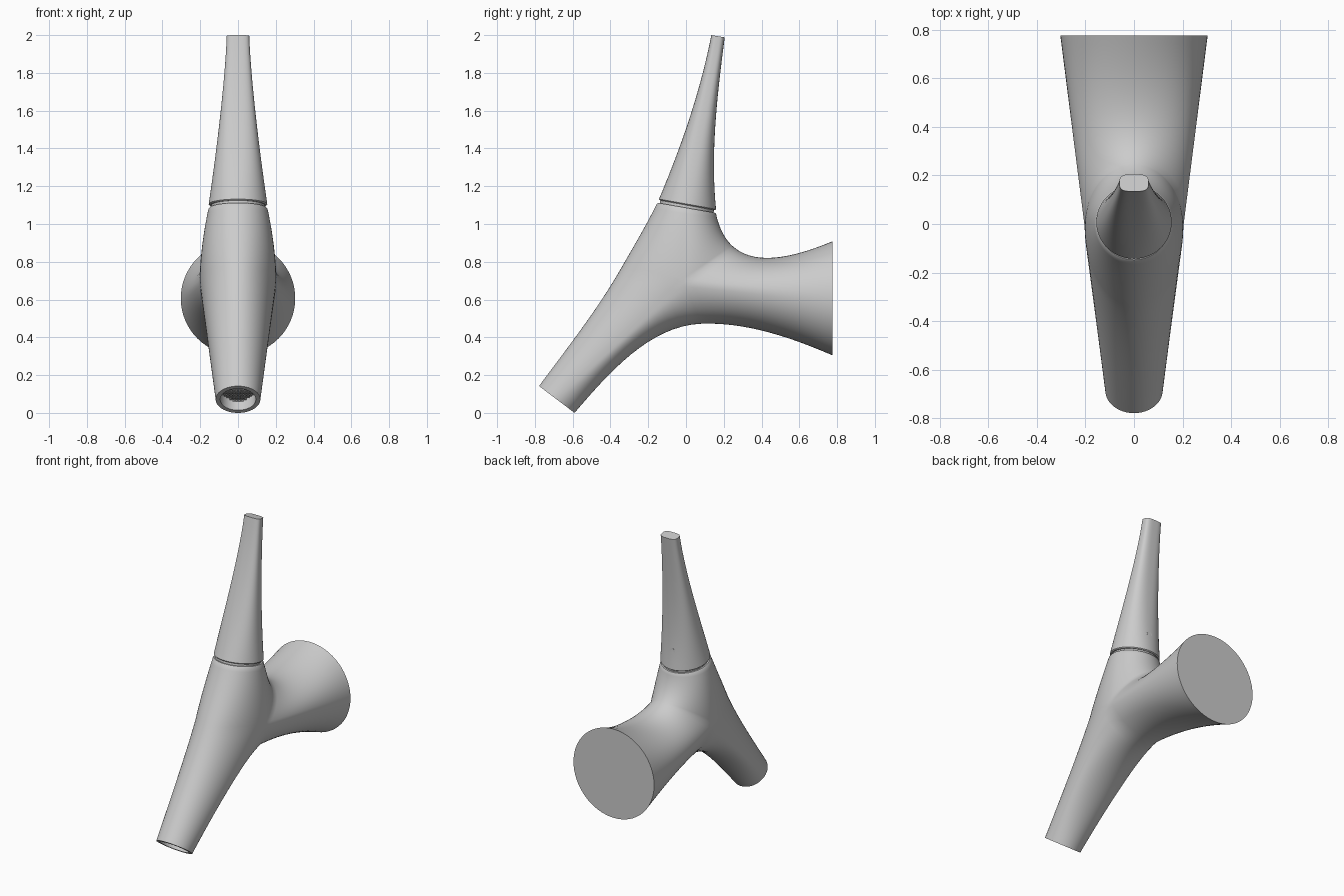
import bpy, bmesh, math
from mathutils import Vector, Matrix

if "Cube" in bpy.data.objects:
    bpy.data.objects.remove(bpy.data.objects["Cube"])

N = 32  # segments per half ring


def V(y, z):
    return Vector((0, y, z))


def ring(c, e1, e2, w, power=2.0):
    """Closed ring: half towards e1, half back through e2, half-width w in x."""
    pts = []
    for i in range(2 * N):
        t = math.pi * i / N
        co, si = math.cos(t), math.sin(t)
        a = math.copysign(abs(co) ** (2 / power), co)
        b = abs(si) ** (2 / power)
        p = c + ((e1 if i <= N else e2) - c) * b
        pts.append(Vector((w * a, p.y, p.z)))
    return pts


def shrink(pts, k, shift=Vector()):
    c = sum(pts, Vector()) / len(pts)
    return [c + (p - c) * k + shift for p in pts]


def hermite(p0, d0, p1, d1, s):
    L = (p1 - p0).length
    return (p0 * (2*s**3 - 3*s**2 + 1) + d0.normalized() * L * (s**3 - 2*s**2 + s)
            + p1 * (3*s**2 - 2*s**3) + d1.normalized() * L * (s**3 - s**2))


def skin(bm, rings, cap_start=False):
    rows = [[bm.verts.new(p) for p in r] for r in rings]
    for a, b in zip(rows, rows[1:]):
        for i in range(2 * N):
            j = (i + 1) % (2 * N)
            bm.faces.new((a[i], a[j], b[j], b[i]))
    bm.faces.new(rows[-1])
    if cap_start:
        bm.faces.new(rows[0])


def finish(bm, name):
    bmesh.ops.remove_doubles(bm, verts=bm.verts, dist=1e-5)
    bmesh.ops.recalc_face_normals(bm, faces=bm.faces)
    me = bpy.data.meshes.new(name)
    bm.to_mesh(me)
    bm.free()
    ob = bpy.data.objects.new(name, me)
    bpy.context.collection.objects.link(ob)
    bpy.ops.object.select_all(action='DESELECT')
    ob.select_set(True)
    bpy.context.view_layer.objects.active = ob
    bpy.ops.object.shade_smooth_by_angle(angle=math.radians(35))
    return ob


# Three-way body: three legs share seams that meet at poles on each side
P = V(-0.01, 0.69)
front, d_front = V(-0.35, 0.755), V(0.5, 0.87)
crotch, d_crotch = V(0.25, 0.88), V(0.75, -0.66)
under, d_under = V(0.08, 0.472), V(1, 0.04)


def leg(q1, d1, e1, f1, q2, d2, e2, f2, w1, bend=1):
    c1 = (e1 + e2) / 2
    out = []
    for k in range(17):
        s = k / 16
        out.append(ring(P.lerp(c1, s), hermite(q1, d1, e1, f1, s),
                        hermite(q2, d2, e2, f2, s), 0.203 + (w1 - 0.203) * s**bend))
    return out


bm = bmesh.new()
axis = V(-0.59, -0.8).normalized()
spout = leg(front, -d_front, V(-0.778, 0.142), axis,
            under, -d_under, V(-0.59, 0), V(-0.65, -0.76), 0.118)
lip = shrink(spout[-1], 0.8)
skin(bm, spout + [lip, shrink(lip, 1, -axis * 0.07)])
top = leg(front, d_front, V(-0.155, 1.105), V(0.45, 0.9),
          crotch, -d_crotch, V(0.16, 1.05), V(-0.2, 0.95), 0.157, 1.8)
up = V(0.18, 0.98)
skin(bm, top + [shrink(top[-1], 0.96, up * 0.008)])
skin(bm, leg(crotch, d_crotch, V(0.775, 0.908), V(0.93, 0.38),
             under, d_under, V(0.775, 0.305), V(0.93, -0.4), 0.303))
finish(bm, "body")

# Recessed neck between body and handle
bm = bmesh.new()
base = shrink(top[-1], 0.9)
skin(bm, [base, shrink(base, 1, up * 0.05)], True)
finish(bm, "neck")

# Handle tapering from round base to a slim rounded-rectangle tip
bm = bmesh.new()
a0, a1 = V(-0.143, 1.132), V(0.134, 2.0)
b0, b1 = V(0.159, 1.078), V(0.205, 1.988)
rows = []
for k in range(21):
    s = k / 20
    e1 = hermite(a0, V(0.38, 0.9), a1, V(0.19, 0.98), s)
    e2 = hermite(b0, V(-0.1, 1), b1, V(0.13, 1), s)
    w = 0.06 + 0.095 * (1 - s) ** 1.35
    rows.append(ring((e1 + e2) / 2, e1, e2, w, 2 + 1.3 * s))
skin(bm, [shrink(rows[0], 0.96, -up * 0.006)] + rows, True)
finish(bm, "handle")

# Small set screw on the rear of the handle
bm = bmesh.new()
bmesh.ops.create_cone(bm, cap_ends=True, segments=20, radius1=0.02, radius2=0.02, depth=0.02,
                      matrix=Matrix.Translation((0, 0.14, 1.2)) @ Matrix.Rotation(math.pi / 2, 4, 'X'))
finish(bm, "set_screw")

# Screen inside the spout opening
bm = bmesh.new()
bmesh.ops.create_grid(bm, x_segments=14, y_segments=14, size=0.105)
bmesh.ops.delete(bm, geom=[v for v in bm.verts if v.co.length > 0.096], context='VERTS')
centre = (V(-0.778, 0.142) + V(-0.59, 0)) / 2 - axis * 0.055
rot = axis.to_track_quat('Z', 'Y').to_matrix().to_4x4()
bm.transform(Matrix.Translation(centre) @ rot)
screen = finish(bm, "spout_screen")
wire = screen.modifiers.new("bars", 'WIREFRAME')
wire.thickness = 0.005
